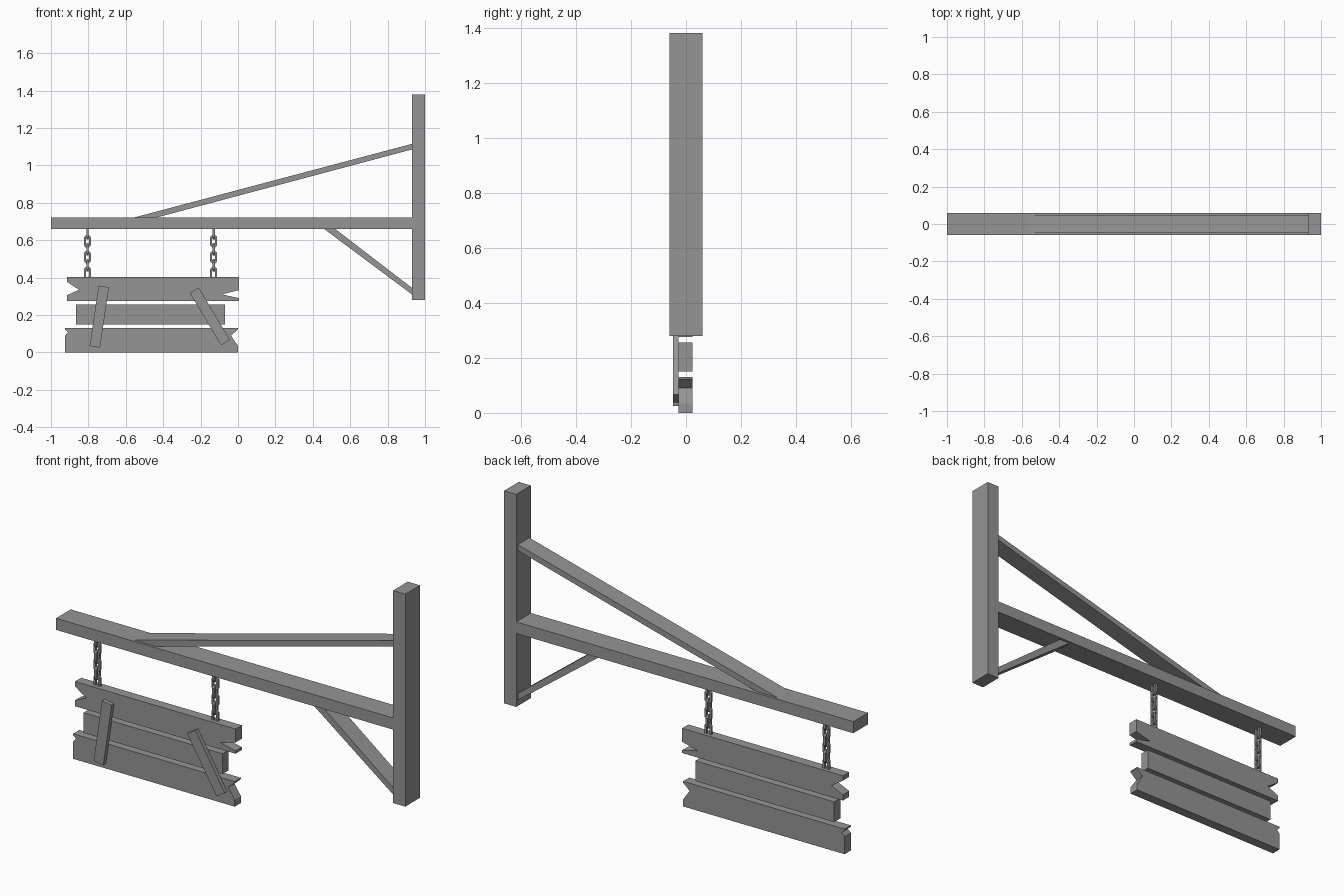
import bpy, bmesh, math
from mathutils import Matrix, Vector

cube = bpy.data.objects.get("Cube")
if cube:
    bpy.data.objects.remove(cube, do_unlink=True)

grey = bpy.data.materials.new("weathered_grey")
grey.use_nodes = True
colour = (0.3, 0.3, 0.3, 1)
grey.diffuse_color = colour
grey.node_tree.nodes["Principled BSDF"].inputs["Base Color"].default_value = colour


def finish(name, bm):
    bmesh.ops.recalc_face_normals(bm, faces=bm.faces)
    mesh = bpy.data.meshes.new(name)
    bm.to_mesh(mesh)
    bm.free()
    mesh.materials.append(grey)
    bpy.context.collection.objects.link(bpy.data.objects.new(name, mesh))


def slab(name, outline, y0, y1):
    """Extrude a front outline (x, z) from y0 to y1."""
    bm = bmesh.new()
    face = bm.faces.new([bm.verts.new((x, y0, z)) for x, z in outline])
    ext = bmesh.ops.extrude_face_region(bm, geom=[face])
    verts = [v for v in ext["geom"] if isinstance(v, bmesh.types.BMVert)]
    bmesh.ops.translate(bm, verts=verts, vec=(0, y1 - y0, 0))
    finish(name, bm)


def rect(x0, x1, z0, z1):
    return [(x0, z0), (x1, z0), (x1, z1), (x0, z1)]


def add_link(bm, centre, turned, half_w=0.0145, half_h=0.029, wire=0.006):
    """One chain link: a stretched chamfered ring with a square wire."""
    rings = []
    for i in range(8):
        a = math.radians(22.5 + 45 * i)
        out = Vector((math.cos(a), 0, math.sin(a)))
        mid = Vector((out.x * half_w, 0, out.z * half_w
                      + math.copysign(half_h - half_w, out.z)))
        ring = []
        for r, y in ((-1, -1), (1, -1), (1, 1), (-1, 1)):
            p = mid + out * r * wire + Vector((0, y * wire, 0))
            if turned:
                p = Matrix.Rotation(math.pi / 2, 3, "Z") @ p
            ring.append(bm.verts.new(p + centre))
        rings.append(ring)
    for i in range(8):
        a, b = rings[i], rings[(i + 1) % 8]
        for j in range(4):
            k = (j + 1) % 4
            bm.faces.new((a[j], a[k], b[k], b[j]))


# Bracket: wall post, arm and two braces
slab("wall_post", rect(0.93, 1.0, 0.28, 1.38), -0.06, 0.06)
slab("arm", rect(-1.0, 0.93, 0.66, 0.72), -0.06, 0.06)
slab("upper_brace", [(-0.56, 0.72), (-0.44, 0.72), (0.93, 1.085), (0.93, 1.115)],
     -0.047, 0.047)
slab("lower_brace", [(0.46, 0.66), (0.52, 0.66), (0.93, 0.345), (0.93, 0.31)],
     -0.047, 0.047)

# Sign planks with split ends
BACK, FRONT = 0.024, -0.027
slab("top_plank", [(-0.915, 0.275), (0.005, 0.275), (0.005, 0.29), (-0.085, 0.31),
                   (0.005, 0.333), (0.005, 0.403), (-0.915, 0.403),
                   (-0.915, 0.378), (-0.85, 0.335), (-0.915, 0.305)], FRONT, BACK)
slab("middle_plank", rect(-0.865, -0.07, 0.15, 0.255), FRONT, BACK)
slab("bottom_plank", [(-0.925, 0), (0, 0), (0, 0.035), (-0.037, 0.09), (0, 0.123),
                      (0, 0.13), (-0.925, 0.13), (-0.925, 0.122),
                      (-0.908, 0.108), (-0.925, 0.09)], FRONT, BACK)

# Slanted battens nailed over the planks
slab("right_batten", [(-0.745, 0.357), (-0.69, 0.348), (-0.738, 0.025), (-0.793, 0.034)],
     -0.048, FRONT)
slab("left_batten", [(-0.258, 0.318), (-0.21, 0.347), (-0.043, 0.067), (-0.09, 0.038)],
     -0.048, FRONT)

# Hanging chains
for name, x in (("right_chain", -0.805), ("left_chain", -0.13)):
    bm = bmesh.new()
    for i in range(6):
        add_link(bm, Vector((x, 0, 0.424 + i * 0.0425)), i % 2 == 1)
    finish(name, bm)
